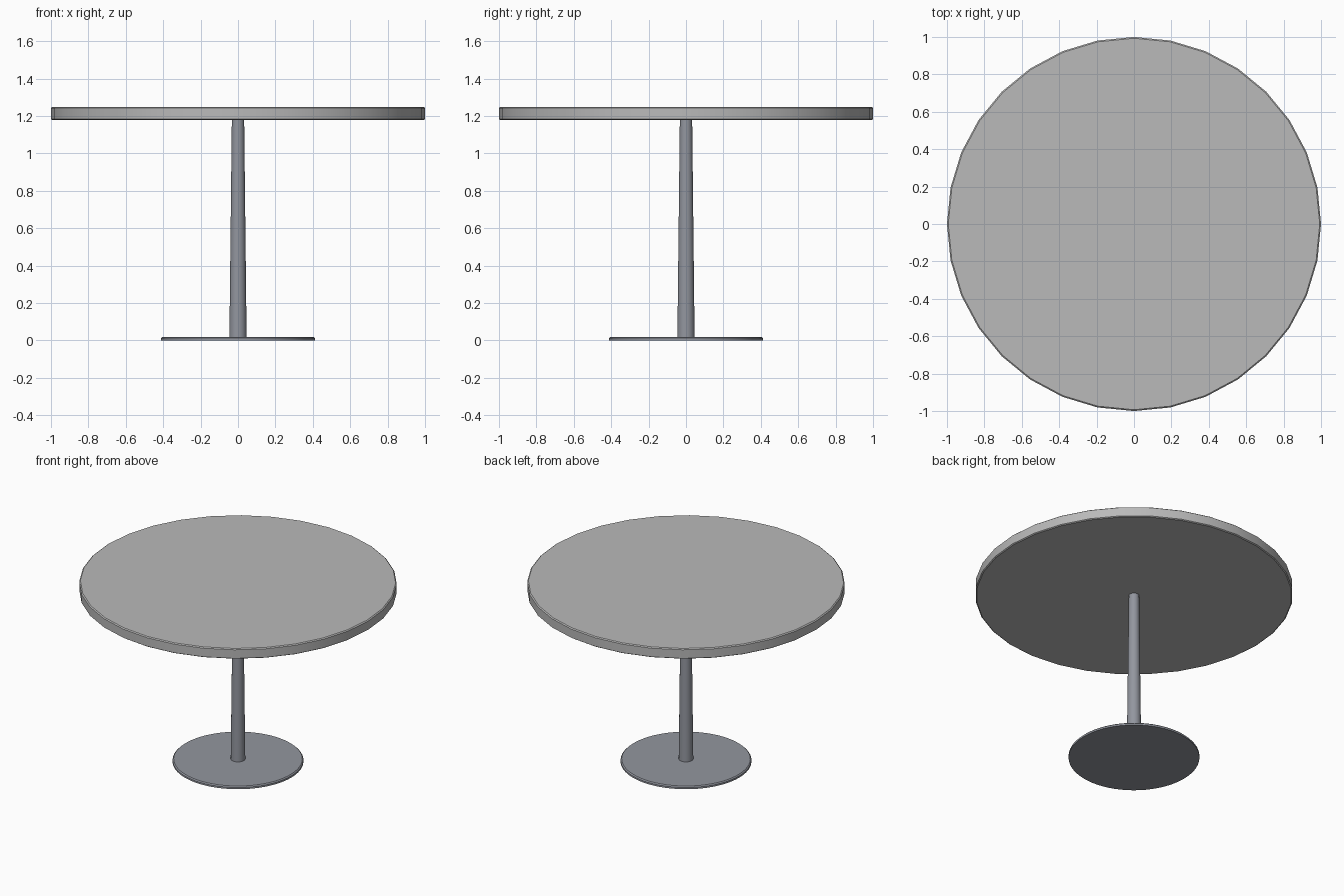
import bpy, bmesh, math

if "Cube" in bpy.data.objects:
    bpy.data.objects.remove(bpy.data.objects["Cube"])


def material(name, color):
    m = bpy.data.materials.new(name)
    m.diffuse_color = (*color, 1)
    m.use_nodes = True
    m.node_tree.nodes["Principled BSDF"].inputs["Base Color"].default_value = m.diffuse_color
    return m


def lathe(name, profile, sides, mat):
    """Closed solid of revolution from (radius, z) points, bottom to top."""
    bm = bmesh.new()
    rings = [[bm.verts.new((r * math.cos(2 * math.pi * i / sides),
                            r * math.sin(2 * math.pi * i / sides), z))
              for i in range(sides)] for r, z in profile]
    for a, b in zip(rings, rings[1:]):
        for i in range(sides):
            j = (i + 1) % sides
            bm.faces.new((a[i], a[j], b[j], b[i]))
    bm.faces.new(rings[0][::-1])
    bm.faces.new(rings[-1])
    mesh = bpy.data.meshes.new(name)
    bm.to_mesh(mesh)
    bm.free()
    mesh.materials.append(mat)
    ob = bpy.data.objects.new(name, mesh)
    bpy.context.collection.objects.link(ob)
    bpy.ops.object.select_all(action='DESELECT')
    ob.select_set(True)
    bpy.context.view_layer.objects.active = ob
    bpy.ops.object.shade_smooth_by_angle(angle=math.radians(30))
    return ob


top_grey = material("warm_grey_top", (0.49, 0.49, 0.49))
metal = material("blue_grey_metal", (0.29, 0.305, 0.345))

# Round tabletop with a finely softened rim
lathe("tabletop", [(0.993, 1.178), (1.0, 1.183), (1.0, 1.243), (0.993, 1.249)], 32, top_grey)

# Tapered central post
lathe("post", [(0.046, 0.015), (0.033, 1.18)], 32, metal)

# Thin foot disc
lathe("base_disc", [(0.412, 0.0), (0.412, 0.012), (0.405, 0.019)], 64, metal)
